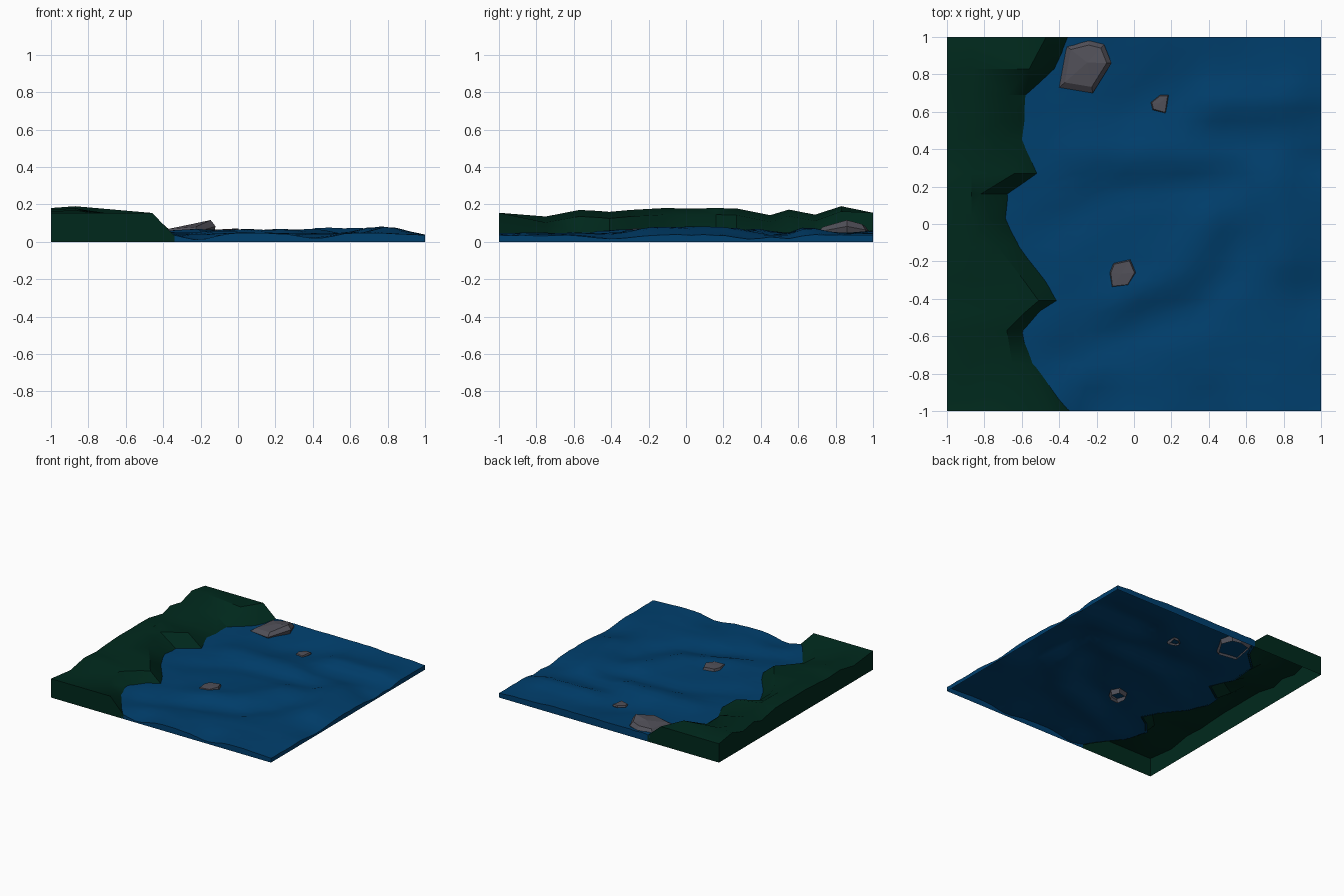
import bpy
import bmesh
import math
import random
from mathutils import Vector
from mathutils.geometry import intersect_point_line

random.seed(4)
cube = bpy.data.objects.get("Cube")
if cube:
    bpy.data.objects.remove(cube, do_unlink=True)


def make_material(name, colour):
    mat = bpy.data.materials.new(name)
    mat.use_nodes = True
    mat.diffuse_color = (*colour, 1)
    shader = next(n for n in mat.node_tree.nodes if n.type == 'BSDF_PRINCIPLED')
    shader.inputs["Base Color"].default_value = (*colour, 1)
    shader.inputs["Roughness"].default_value = 0.8
    return mat


green = make_material("dark_green", (0, 0.022, 0.012))
blue = make_material("deep_blue", (0, 0.05, 0.155))
grey = make_material("stone_grey", (0.082, 0.08, 0.098))


def finish(bm, name, mat, angle):
    bmesh.ops.recalc_face_normals(bm, faces=bm.faces)
    # open shells: make the upward faces point up
    if sum(f.normal.z * f.calc_area() for f in bm.faces) < 0:
        bmesh.ops.reverse_faces(bm, faces=bm.faces)
    mesh = bpy.data.meshes.new(name)
    bm.to_mesh(mesh)
    bm.free()
    mesh.materials.append(mat)
    obj = bpy.data.objects.new(name, mesh)
    bpy.context.collection.objects.link(obj)
    bpy.ops.object.select_all(action='DESELECT')
    obj.select_set(True)
    bpy.context.view_layer.objects.active = obj
    if angle:
        bpy.ops.object.shade_smooth_by_angle(angle=math.radians(angle))


def loft(bm, rows):
    """Skin a grid of points and return its vertices."""
    grid = [[bm.verts.new(p) for p in row] for row in rows]
    for a, b in zip(grid, grid[1:]):
        for i in range(len(a) - 1):
            bm.faces.new((a[i], a[i + 1], b[i + 1], b[i]))
    return grid


def skirt(bm, line):
    """Drop a wall from a line of vertices to the ground."""
    low = [bm.verts.new((v.co.x, v.co.y, 0)) for v in line]
    for i in range(len(line) - 1):
        bm.faces.new((line[i], line[i + 1], low[i + 1], low[i]))


# Bank stations: y, cliff rim x, shore x, crest height
stations = [
    (-1, -.46, -.34, .155), (-.75, -.65, -.53, .135), (-.57, -.68, -.59, .17),
    (-.47, -.58, -.5, .165), (-.41, -.51, -.41, .16), (-.3, -.59, -.47, .17),
    (-.12, -.73, -.61, .18), (.03, -.79, -.68, .178), (.16, -.82, -.67, .18),
    (.27, -.64, -.51, .178), (.45, -.71, -.59, .142), (.55, -.7, -.58, .172),
    (.69, -.68, -.57, .145), (.83, -.56, -.42, .19), (1, -.47, -.35, .155)]

# Wave troughs and crests: start, end, width, height change
waves = [
    ((-.4, -.72), (0, -.55), .1, -.022), ((0, -.55), (.36, -.45), .11, -.028),
    ((.36, -.45), (.6, -.1), .11, -.026), ((-.45, -.02), (-.12, .16), .1, -.016),
    ((-.12, .16), (.5, .22), .1, -.018), ((.35, .48), (1, .53), .09, -.018),
    ((-.22, -1), (-.2, -.95), .1, -.034), ((.42, -1), (.4, -.95), .12, -.025),
    ((1, .35), (.95, .35), .12, -.02), ((1, -.4), (.95, -.4), .14, -.02),
    ((-.02, .62), (.2, .72), .14, -.02), ((-.1, -.42), (.22, -.27), .1, .02),
    ((.22, -.27), (.42, .03), .1, .022), ((-.3, .36), (.3, .37), .1, .022),
    ((.42, .63), (.85, .66), .1, .03), ((.75, .2), (.8, -.15), .14, .034),
    ((-.3, 1), (.5, 1), .1, .013)]


def water_height(x, y):
    z = .046 - .012 * max(0, (x - .82) / .18)
    p = Vector((x, y, 0))
    # neighbouring pieces share one dip or crest instead of adding up
    low = high = 0
    for start, end, width, change in waves:
        a, b = Vector((*start, 0)), Vector((*end, 0))
        t = intersect_point_line(p, a, b)[1]
        d = (p - a.lerp(b, min(1, max(0, t)))).length
        dz = change * math.exp(-(d / width) ** 2)
        low, high = min(low, dz), max(high, dz)
    return max(.012, z + low + high)


# River bank: crest, cliff rim and slope down to the shore
bm = bmesh.new()
rows = []
for y, rim, shore, top in stations:
    rim_z = top - .035 * (1 - y ** 8)
    rows.append([(-1, y, top * .95 if abs(y) < 1 else top), (-.87, y, top),
                 (rim, y, rim_z), (shore, y, water_height(shore, y) - .006)])
grid = loft(bm, rows)
skirt(bm, grid[0])
skirt(bm, grid[-1])
skirt(bm, [row[0] for row in grid])
bmesh.ops.remove_doubles(bm, verts=bm.verts, dist=1e-4)
bmesh.ops.triangulate(bm, faces=[f for f in bm.faces if abs(f.normal.z) > .1])
finish(bm, "river_bank", green, 35)

# Water: rippled sheet running from the shore to the far edge
bm = bmesh.new()
lines = []
for (y0, _, s0, _), (y1, _, s1, _) in zip(stations, stations[1:]):
    steps = max(1, round((y1 - y0) / .07))
    for k in range(steps):
        lines.append((y0 + (y1 - y0) * k / steps, s0 + (s1 - s0) * k / steps))
lines.append((1, stations[-1][2]))
columns = 22
rows = []
for y, shore in lines:
    row = []
    for i in range(columns + 1):
        x = shore - .02 + (1.02 - shore) * i / columns
        row.append((x, y, water_height(x, y) + random.uniform(-.003, .003)))
    rows.append(row)
grid = loft(bm, rows)
skirt(bm, grid[0])
skirt(bm, grid[-1])
skirt(bm, [row[-1] for row in grid])
bmesh.ops.remove_doubles(bm, verts=bm.verts, dist=1e-4)
finish(bm, "water", blue, 35)


def rock(name, outline, low, high, inset):
    """Faceted stone, open below, rising to a peak on its +x side."""
    bm = bmesh.new()
    xs, ys = zip(*outline)
    width, depth = max(xs) - min(xs), max(ys) - min(ys)
    centre = sum((Vector(p) for p in outline), Vector((0, 0))) / len(outline)
    rings = []
    for scale, level in ((.85, 0), (1, .65), (inset, 1)):
        ring = []
        for p in outline:
            q = centre.lerp(Vector(p), scale)
            lift = (q.x - min(xs)) / width * (1 - 1.3 * abs(q.y - centre.y) / depth)
            top = low + (high - low) * lift
            ring.append((q.x, q.y, .01 + (top - .01) * level))
        rings.append(ring + ring[:1])
    grid = loft(bm, rings)
    # fan of facets on top
    tip = bm.verts.new((*centre, low + (high - low) * .5))
    for a, b in zip(grid[-1], grid[-1][1:]):
        bm.faces.new((a, b, tip))
    bmesh.ops.remove_doubles(bm, verts=bm.verts, dist=1e-5)
    finish(bm, name, grey, 0)


# Stones standing in the water
rock("large_rock", [(-.4, .73), (-.22, .7), (-.12, .86), (-.16, .96), (-.24, .98), (-.36, .95)],
     .066, .122, .8)
rock("small_rock", [(.1, .61), (.17, .59), (.185, .69), (.14, .69), (.09, .65)],
     .041, .048, .88)
rock("middle_rock", [(-.12, -.34), (-.03, -.33), (.01, -.26), (-.02, -.19), (-.11, -.21), (-.13, -.26)],
     .064, .072, .9)
